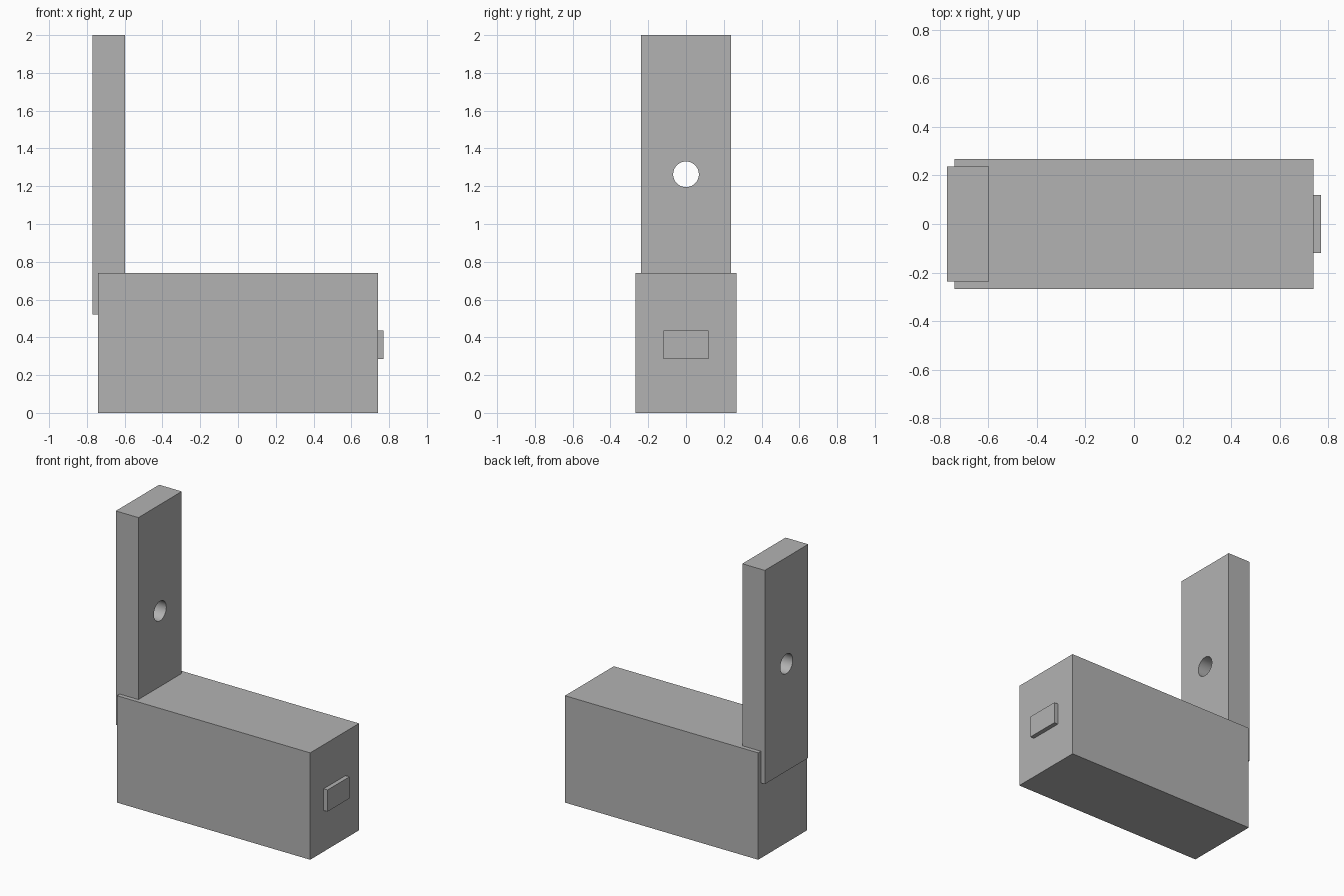
import bpy
import math

default = bpy.data.objects.get("Cube")
if default:
    bpy.data.objects.remove(default, do_unlink=True)

# Single plain grey
grey = bpy.data.materials.new("grey")
grey.use_nodes = True
color = (0.45, 0.45, 0.45, 1)
grey.diffuse_color = color
grey.node_tree.nodes["Principled BSDF"].inputs["Base Color"].default_value = color


def box(name, x, y, z):
    """Box spanning the given (low, high) ranges."""
    spans = (x, y, z)
    bpy.ops.mesh.primitive_cube_add(size=1, location=[(a + b) / 2 for a, b in spans])
    obj = bpy.context.object
    obj.name = name
    obj.scale = [b - a for a, b in spans]
    bpy.ops.object.transform_apply(location=False, rotation=False, scale=True)
    obj.data.materials.append(grey)
    return obj


# Main body, end tab and upright post
box("body", (-0.74, 0.74), (-0.267, 0.267), (0, 0.74))
box("end_tab", (0.72, 0.77), (-0.12, 0.12), (0.285, 0.435))
post = box("upright_post", (-0.77, -0.597), (-0.237, 0.237), (0.52, 2))

# Round hole through the post
bpy.ops.mesh.primitive_cylinder_add(
    vertices=48, radius=0.068, depth=0.5,
    location=(-0.68, 0, 1.263), rotation=(0, math.pi / 2, 0))
cutter = bpy.context.object
cutter.name = "hole_cutter"
cutter.data.materials.append(grey)
cutter.hide_render = True
cut = post.modifiers.new("hole", "BOOLEAN")
cut.operation = "DIFFERENCE"
cut.solver = "EXACT"
cut.object = cutter

# Bake the cut, drop the cutter and smooth the hole wall
bpy.ops.object.select_all(action="DESELECT")
post.select_set(True)
bpy.context.view_layer.objects.active = post
bpy.ops.object.modifier_apply(modifier=cut.name)
bpy.data.objects.remove(cutter, do_unlink=True)
bpy.ops.object.shade_smooth_by_angle(angle=math.radians(30))
